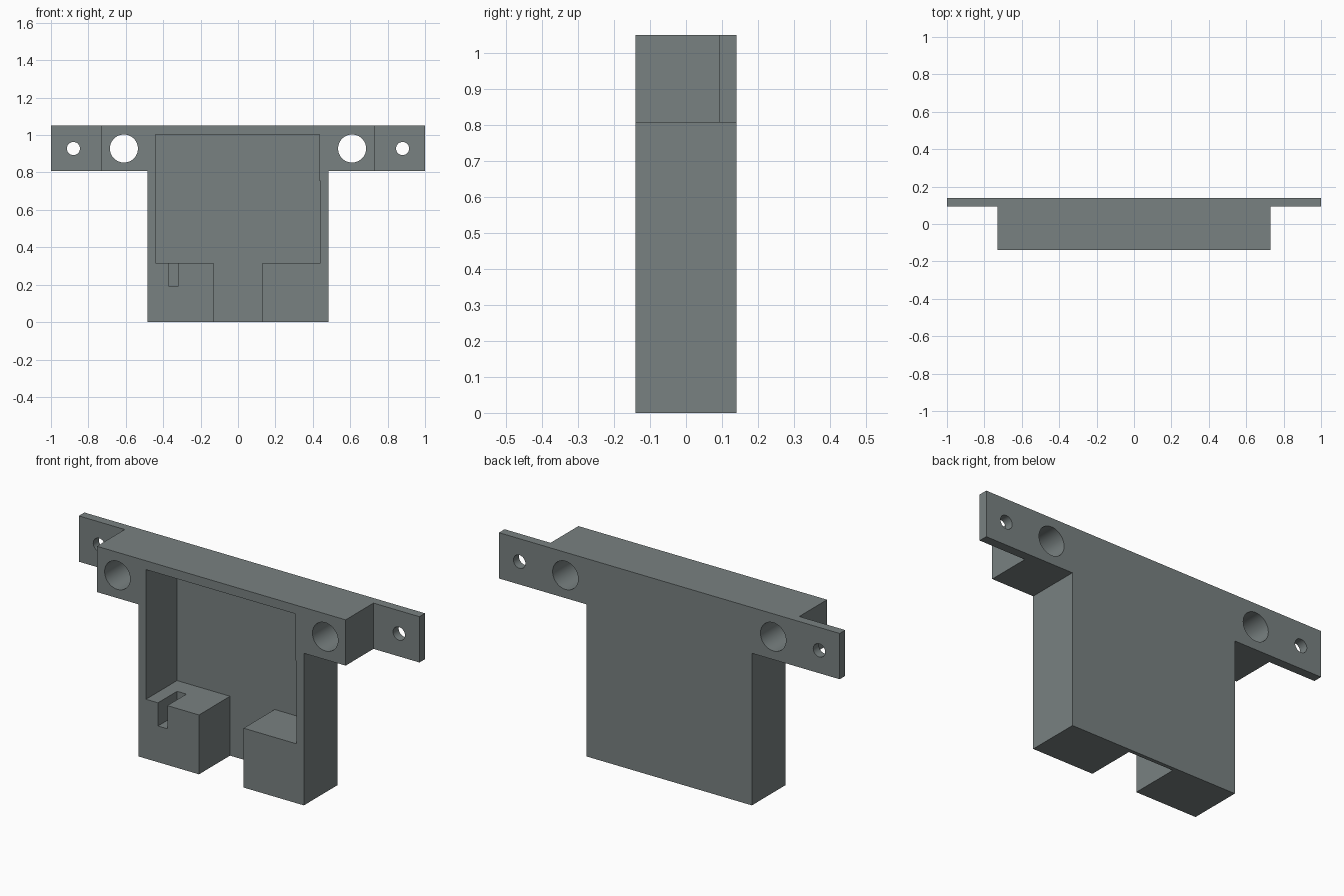
import bpy, bmesh, math

if "Cube" in bpy.data.objects:
    bpy.data.objects.remove(bpy.data.objects["Cube"])

grey = bpy.data.materials.new("slate_grey")
grey.diffuse_color = (0.19, 0.22, 0.22, 1)
grey.use_nodes = True
grey.node_tree.nodes["Principled BSDF"].inputs["Base Color"].default_value = grey.diffuse_color


def prism(name, outline, y0, y1):
    """Extrude an (x, z) outline from y0 to y1."""
    bm = bmesh.new()
    face = bm.faces.new([bm.verts.new((x, y0, z)) for x, z in outline])
    ext = bmesh.ops.extrude_face_region(bm, geom=[face])
    verts = [v for v in ext["geom"] if isinstance(v, bmesh.types.BMVert)]
    bmesh.ops.translate(bm, verts=verts, vec=(0, y1 - y0, 0))
    bmesh.ops.recalc_face_normals(bm, faces=bm.faces)
    mesh = bpy.data.meshes.new(name)
    bm.to_mesh(mesh)
    bm.free()
    mesh.materials.append(grey)
    obj = bpy.data.objects.new(name, mesh)
    bpy.context.collection.objects.link(obj)
    return obj


def rect(x0, x1, z0, z1):
    return [(x0, z0), (x1, z0), (x1, z1), (x0, z1)]


def circle(cx, cz, r, n=48):
    return [(cx + r * math.cos(2 * math.pi * i / n),
             cz + r * math.sin(2 * math.pi * i / n)) for i in range(n)]


FRONT, BACK, TOP = -0.14, 0.14, 1.05

# T-shaped housing with the mounting bar across the top
half = [(0.485, 0), (0.485, 0.807), (1, 0.807), (1, TOP)]
housing = prism("housing", half + [(-x, z) for x, z in reversed(half)], FRONT, BACK)

# Front pocket joined to the cable channel at the bottom
cutters = [prism("pocket_cutter", [
    (-0.131, -0.1), (0.131, -0.1), (0.131, 0.315), (0.44, 0.315), (0.44, 0.755),
    (0.435, 0.755), (0.435, 1.003), (-0.442, 1.003), (-0.442, 0.315), (-0.131, 0.315),
], -0.3, 0.12)]

# Small slot in the left block
cutters.append(prism("slot_cutter", rect(-0.372, -0.317, 0.192, 0.4), -0.3, 0.02))

for s in (-1, 1):
    # Thin end tabs, large bores and small screw holes
    x0, x1 = sorted((s * 0.73, s * 1.2))
    cutters.append(prism("tab_cutter", rect(x0, x1, 0.6, 1.3), -0.3, 0.093))
    cutters.append(prism("bore_cutter", circle(s * 0.61, 0.928, 0.075), -0.3, 0.3))
    cutters.append(prism("screw_cutter", circle(s * 0.88, 0.928, 0.035), -0.3, 0.3))

bpy.context.view_layer.objects.active = housing
for cutter in cutters:
    cutter.hide_render = True
    mod = housing.modifiers.new(cutter.name, "BOOLEAN")
    mod.operation, mod.solver, mod.object = "DIFFERENCE", "EXACT", cutter
    bpy.ops.object.modifier_apply(modifier=mod.name)
    bpy.data.objects.remove(cutter)

# Smooth bores, sharp edges elsewhere
housing.select_set(True)
bpy.ops.object.shade_smooth_by_angle(angle=math.radians(30))
